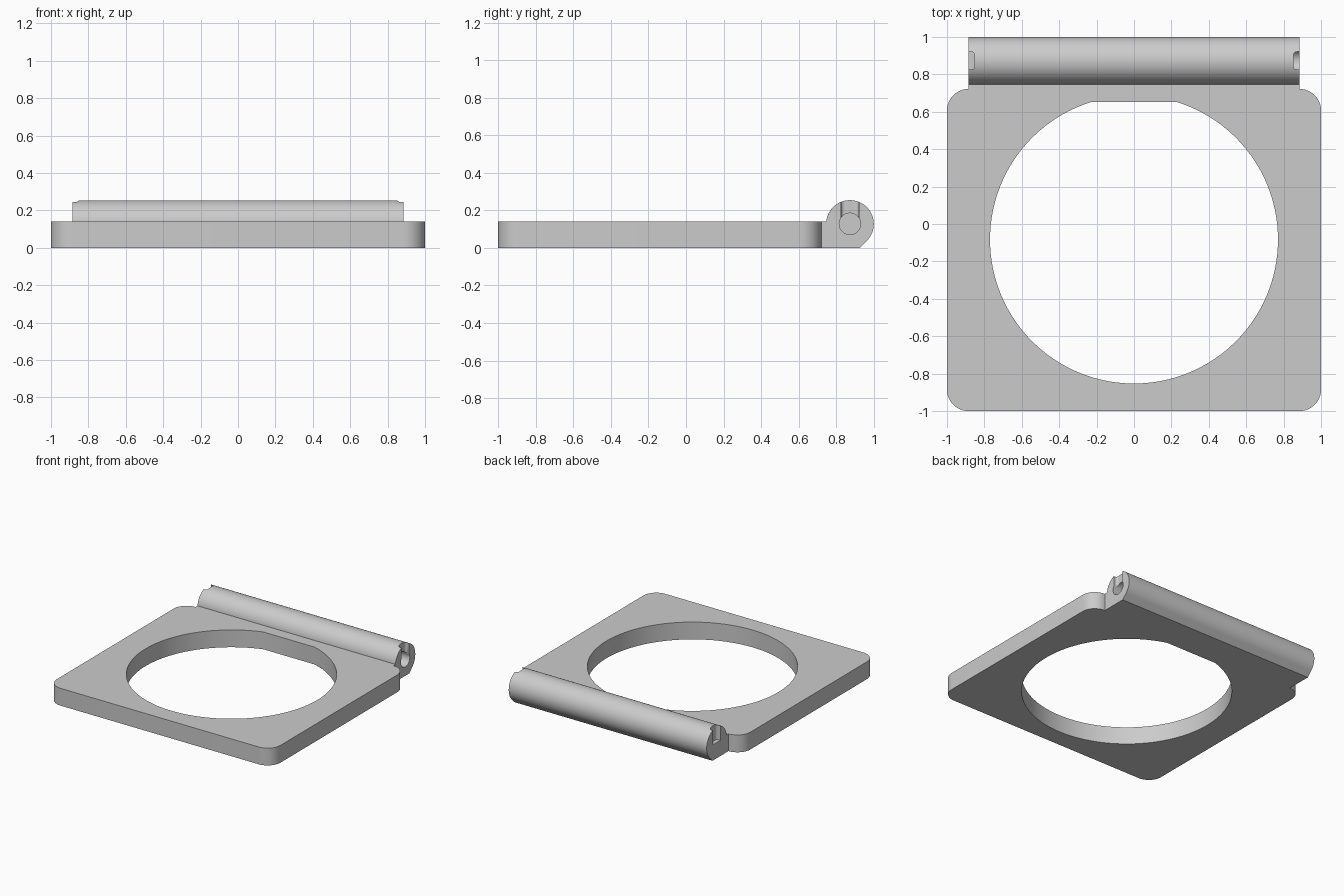
import bpy, bmesh
from math import pi, sin, cos, asin, sqrt, radians
from mathutils import Matrix

if "Cube" in bpy.data.objects:
    bpy.data.objects.remove(bpy.data.objects["Cube"], do_unlink=True)

grey = bpy.data.materials.new("light grey")
grey.use_nodes = True
COLOUR = (0.6, 0.6, 0.6, 1)
grey.diffuse_color = COLOUR
grey.node_tree.nodes["Principled BSDF"].inputs["Base Color"].default_value = COLOUR

THICK = 0.14              # plate thickness
HINGE_Y, HINGE_R = 0.873, 0.127
HINGE_HALF = 0.885        # half length of the barrel
JOIN_Y = HINGE_Y - sqrt(HINGE_R ** 2 - (THICK - HINGE_R) ** 2)


def arc(cx, cy, r, start, end, steps):
    """Points along an arc, angles in radians."""
    angles = [start + (end - start) * i / steps for i in range(steps + 1)]
    return [(cx + r * cos(a), cy + r * sin(a)) for a in angles]


def prism(name, outline, low, high, along_x=False):
    """Extrude a closed outline in z, or a (y, z) outline in x."""
    bm = bmesh.new()
    base = bm.faces.new([bm.verts.new((u, v, low)) for u, v in outline])
    top = bmesh.ops.extrude_face_region(bm, geom=[base])["geom"]
    verts = [g for g in top if isinstance(g, bmesh.types.BMVert)]
    bmesh.ops.translate(bm, verts=verts, vec=(0, 0, high - low))
    if along_x:
        swap = Matrix(((0, 0, 1, 0), (1, 0, 0, 0), (0, 1, 0, 0), (0, 0, 0, 1)))
        bm.transform(swap)
    bmesh.ops.recalc_face_normals(bm, faces=bm.faces)
    mesh = bpy.data.meshes.new(name)
    bm.to_mesh(mesh)
    bm.free()
    mesh.materials.append(grey)
    obj = bpy.data.objects.new(name, mesh)
    bpy.context.collection.objects.link(obj)
    return obj


def activate(obj):
    bpy.ops.object.select_all(action="DESELECT")
    obj.select_set(True)
    bpy.context.view_layer.objects.active = obj


def cut(obj, cutter):
    """Subtract the cutter and remove it."""
    mod = obj.modifiers.new("cut", "BOOLEAN")
    mod.operation, mod.solver, mod.object = "DIFFERENCE", "EXACT", cutter
    activate(obj)
    bpy.ops.object.modifier_apply(modifier=mod.name)
    bpy.data.objects.remove(cutter, do_unlink=True)


# Plate: rounded square with a tab reaching back to the hinge
r, back = 0.115, 0.722
right_half = (arc(1 - r, r - 1, r, -pi / 2, 0, 12)
              + arc(1 - r, back - r, r, 0, pi / 2, 12)
              + [(HINGE_HALF, JOIN_Y)])
outline = right_half + [(-x, y) for x, y in reversed(right_half)]
plate = prism("frame_plate", outline, 0, THICK)

# Round opening with a flat at the back
hole_y, hole_r, flat_y = -0.083, 0.77, 0.652
a = asin((flat_y - hole_y) / hole_r)
cut(plate, prism("opening_cutter", arc(0, hole_y, hole_r, pi - a, 2 * pi + a, 96),
                 -0.1, THICK + 0.1))

# Hinge barrel: round, with a flat foot and a slanted lower back edge
profile = [(JOIN_Y, 0), (HINGE_Y + HINGE_R * (sqrt(2) - 1), 0)]
end = pi - asin((THICK - HINGE_R) / HINGE_R)
profile += arc(HINGE_Y, HINGE_R, HINGE_R, -pi / 4, end, 48)
barrel = prism("hinge_barrel", profile, -HINGE_HALF, HINGE_HALF, along_x=True)

# Pin socket and its entry slot at each end
slot_w, slot_end, fillet = 0.048, 0.852, 0.02
for side in (-1, 1):
    pin = arc(HINGE_Y, HINGE_R + 0.001, 0.057, 0, 2 * pi, 32)[:-1]
    lo, hi = sorted((side * 0.79, side * 0.95))
    cut(barrel, prism("pin_cutter", pin, lo, hi, along_x=True))
    half = [(0.95, slot_w)] + arc(slot_end + fillet, slot_w - fillet, fillet,
                                  pi / 2, pi, 6)
    slot = half + [(x, -y) for x, y in reversed(half)]
    slot = [(side * x, HINGE_Y + y) for x, y in slot]
    cut(barrel, prism("slot_cutter", slot, HINGE_R, 0.3))

for obj in (plate, barrel):
    activate(obj)
    bpy.ops.object.shade_smooth_by_angle(angle=radians(30))
